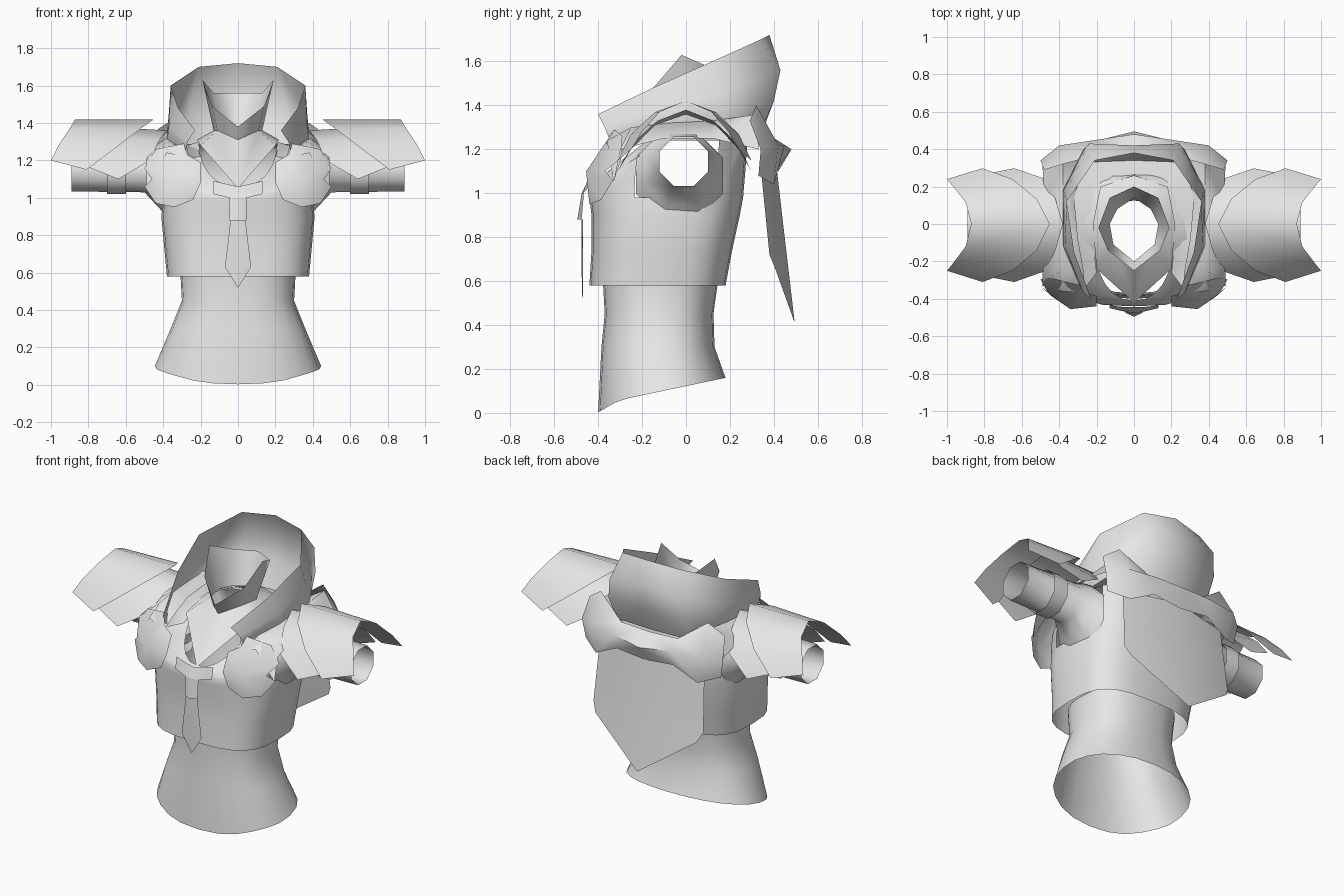
import bpy
import bmesh
import math

default_cube = bpy.data.objects.get("Cube")
if default_cube:
    bpy.data.objects.remove(default_cube, do_unlink=True)

# Single plain grey finish
grey = bpy.data.materials.new("plain_grey")
grey.use_nodes = True
grey.diffuse_color = (0.8, 0.8, 0.8, 1)
grey.node_tree.nodes["Principled BSDF"].inputs["Base Color"].default_value = grey.diffuse_color


def make_object(name, bm, mirrored=False, angle=65):
    """Turn a bmesh into a shaded object, optionally mirrored left to right."""
    bmesh.ops.recalc_face_normals(bm, faces=bm.faces)
    mesh = bpy.data.meshes.new(name)
    bm.to_mesh(mesh)
    bm.free()
    mesh.materials.append(grey)
    obj = bpy.data.objects.new(name, mesh)
    bpy.context.collection.objects.link(obj)
    bpy.ops.object.select_all(action="DESELECT")
    obj.select_set(True)
    bpy.context.view_layer.objects.active = obj
    bpy.ops.object.shade_smooth_by_angle(angle=math.radians(angle))
    if mirrored:
        modifier = obj.modifiers.new("mirror", "MIRROR")
        modifier.use_axis[0] = True
        modifier.merge_threshold = 0.002
    return obj


def skin(rows, closed=False):
    """Bridge neighbouring rows of points with quads."""
    bm = bmesh.new()
    grid = [[bm.verts.new(point) for point in row] for row in rows]
    for lower, upper in zip(grid, grid[1:]):
        count = len(lower)
        for i in range(count if closed else count - 1):
            j = (i + 1) % count
            bm.faces.new((lower[i], lower[j], upper[j], upper[i]))
    return bm


def body_ring(half_width, front, back, height, power, sides=24):
    """Rounded-box ring; height is a function of depth."""
    points = []
    for i in range(sides):
        turn = math.tau * i / sides
        c, s = math.cos(turn), math.sin(turn)
        x = half_width * math.copysign(abs(c) ** power, c)
        y = (front + back) / 2 + (back - front) / 2 * math.copysign(abs(s) ** power, s)
        points.append((x, y, height(y)))
    return points


def level(z):
    return lambda y: z


def dipped(z, dip):
    return lambda y: z - dip * max(0, -0.1 - y) / 0.32


def hem(y):
    return 0.122 + 0.21 * y - 0.35 * max(0, -0.3 - y)


def both_ways(points):
    """Continue a front-to-ridge row down the back."""
    return points + [(x, -y * 0.96, z) for x, y, z in reversed(points[:-1])]


# Waist: open tube with a slanted hem
make_object("waist", skin([
    body_ring(0.445, -0.40, 0.18, hem, 0.9),
    body_ring(0.36, -0.385, 0.13, level(0.3), 0.85),
    body_ring(0.30, -0.37, 0.125, level(0.45), 0.8),
    body_ring(0.31, -0.38, 0.15, level(0.63), 0.8),
], closed=True))

# Chest shell with a dipped neckline and open arm holes
chest = skin([
    body_ring(0.38, -0.44, 0.18, level(0.58), 0.65),
    body_ring(0.395, -0.43, 0.21, level(0.74), 0.65),
    body_ring(0.41, -0.43, 0.245, level(0.9), 0.65),
    body_ring(0.40, -0.44, 0.26, level(0.98), 0.65),
    body_ring(0.40, -0.44, 0.27, dipped(1.1, 0.08), 0.65),
    body_ring(0.40, -0.43, 0.28, dipped(1.24, 0.2), 0.65),
    body_ring(0.21, -0.41, 0.25, dipped(1.3, 0.25), 0.9),
], closed=True)
holes = []
for face in chest.faces:
    middle = face.calc_center_median()
    if abs(middle.x) > 0.33 and -0.2 < middle.y < 0.13 and 1.0 < middle.z < 1.2:
        holes.append(face)
bmesh.ops.delete(chest, geom=holes, context="FACES")
make_object("chest", chest)

# Inner neck: flared top, narrow throat, pointed bib
make_object("neck", skin([
    [(0, .20, 1.56), (.13, .14, 1.56), (.19, -.02, 1.63), (.14, -.14, 1.49), (0, -.25, 1.38)],
    [(0, .14, 1.36), (.09, .08, 1.36), (.13, 0, 1.36), (.11, -.11, 1.36), (0, -.20, 1.31)],
    [(0, .26, 1.30), (.18, .20, 1.30), (.22, 0, 1.31), (.20, -.24, 1.28), (0, -.42, 1.05)],
]), mirrored=True)

# Tall collar, high at the back, open at the front, turned in to the neck below
make_object("collar", skin([
    [(0, .38, 1.72), (.21, .34, 1.70), (.36, .12, 1.60), (.32, -.15, 1.48), (.23, -.40, 1.36)],
    [(0, .42, 1.57), (.24, .43, 1.56), (.37, .16, 1.45), (.37, -.12, 1.38), (.27, -.37, 1.30)],
    [(0, .40, 1.42), (.27, .40, 1.42), (.38, .18, 1.34), (.38, -.12, 1.30), (.28, -.35, 1.25)],
    [(0, .34, 1.26), (.26, .33, 1.26), (.36, .18, 1.28), (.36, -.12, 1.27), (.26, -.34, 1.21)],
    [(0, .22, 1.28), (.17, .18, 1.28), (.22, .08, 1.29), (.22, -.08, 1.28), (.20, -.26, 1.22)],
]), mirrored=True)

# Band draped across the upper back
make_object("back_band", skin([
    [(0, .37, 1.26), (.2, .37, 1.27), (.38, .32, 1.40), (.48, .29, 1.33)],
    [(0, .48, 1.20), (.2, .45, 1.22), (.40, .42, 1.22), (.50, .34, 1.20)],
    [(0, .42, 1.10), (.2, .42, 1.12), (.36, .40, 1.04), (.48, .33, 1.08)],
]), mirrored=True)

# Pointed back panel
make_object("back_panel", skin([
    [(0, .41, 1.14), (.37, .34, 1.12)],
    [(0, .44, 0.88), (.39, .38, 0.72)],
    [(0, .495, 0.41), (.36, .405, 0.66)],
]), mirrored=True)

# Shoulder mantle running from the breast pad over to the back band
make_object("shoulder_mantle", skin([
    [(.49, -.33, 1.05), (.49, -.30, 1.2), (.48, -.1, 1.25), (.48, .12, 1.25), (.49, .33, 1.2)],
    [(.38, -.36, 1.24), (.38, -.25, 1.3), (.38, -.08, 1.32), (.38, .12, 1.33), (.38, .33, 1.36)],
    [(.26, -.37, 1.21), (.27, -.25, 1.26), (.30, -.08, 1.29), (.32, .14, 1.29), (.26, .36, 1.28)],
]), mirrored=True)

# Overlapping arched pauldron plates
make_object("upper_pauldron", skin([
    both_ways([(1, -.25, 1.2), (.96, -.2, 1.28), (.90, -.12, 1.37), (.87, 0, 1.42)]),
    both_ways([(.81, -.31, 1.15), (.65, -.25, 1.27), (.52, -.14, 1.37), (.45, 0, 1.42)]),
]), mirrored=True)
make_object("lower_pauldron", skin([
    both_ways([(.79, -.28, 1.16), (.76, -.22, 1.25), (.73, -.13, 1.33), (.70, 0, 1.38)]),
    both_ways([(.64, -.31, 1.1), (.47, -.25, 1.2), (.42, -.14, 1.31), (.38, 0, 1.36)]),
]), mirrored=True)


def arm_ring(x, y, z, radius, sides=8):
    turns = [math.tau * (i + 0.5) / sides for i in range(sides)]
    return [(x, y + radius * math.cos(t), z + radius * math.sin(t)) for t in turns]


# Open sleeves flaring into the chest, with a cuff band
make_object("sleeve", skin([
    arm_ring(0.37, -0.03, 1.08, 0.215),
    arm_ring(0.42, -0.02, 1.11, 0.18),
    arm_ring(0.50, -0.01, 1.145, 0.125),
    arm_ring(0.89, -0.01, 1.145, 0.12),
], closed=True), mirrored=True)
make_object("sleeve_band", skin([
    arm_ring(0.60, -0.01, 1.145, 0.135),
    arm_ring(0.70, -0.01, 1.145, 0.135),
], closed=True), mirrored=True)

# Faceted breast pads wrapped round the chest corners
pad = bmesh.new()
outline = [(.29, 1.29), (.27, 1.23), (.20, 1.19), (.20, 1.08), (.24, .99), (.34, .95),
           (.44, .97), (.50, 1.06), (.46, 1.10), (.50, 1.16), (.44, 1.26)]
rim = [pad.verts.new((x, -0.44 + max(0, z - 1.1) * 0.6 + max(0, x - 0.38) * 0.9, z))
       for x, z in outline]
hub = pad.verts.new((0.34, -0.455, 1.1))
for i, corner in enumerate(rim):
    pad.faces.new((corner, rim[(i + 1) % len(rim)], hub))
make_object("breast_pad", pad, mirrored=True)

# Clasp and hanging pendant on the breastbone
make_object("clasp", skin([
    [(0, -.445, 1.06), (.045, -.445, 1.07), (.13, -.435, 1.09)],
    [(0, -.475, 1.00), (.045, -.470, 1.00), (.13, -.45, 1.02)],
]), mirrored=True)
make_object("clasp_stem", skin([
    [(0, -.475, 1.00), (.045, -.465, 1.00)],
    [(0, -.495, 0.88), (.045, -.475, 0.88)],
]), mirrored=True)
make_object("pendant", skin([
    [(0, -.475, 0.88), (.04, -.47, 0.88)],
    [(0, -.475, 0.63), (.07, -.47, 0.63)],
    [(0, -.472, 0.52), (.004, -.47, 0.525)],
]), mirrored=True)
